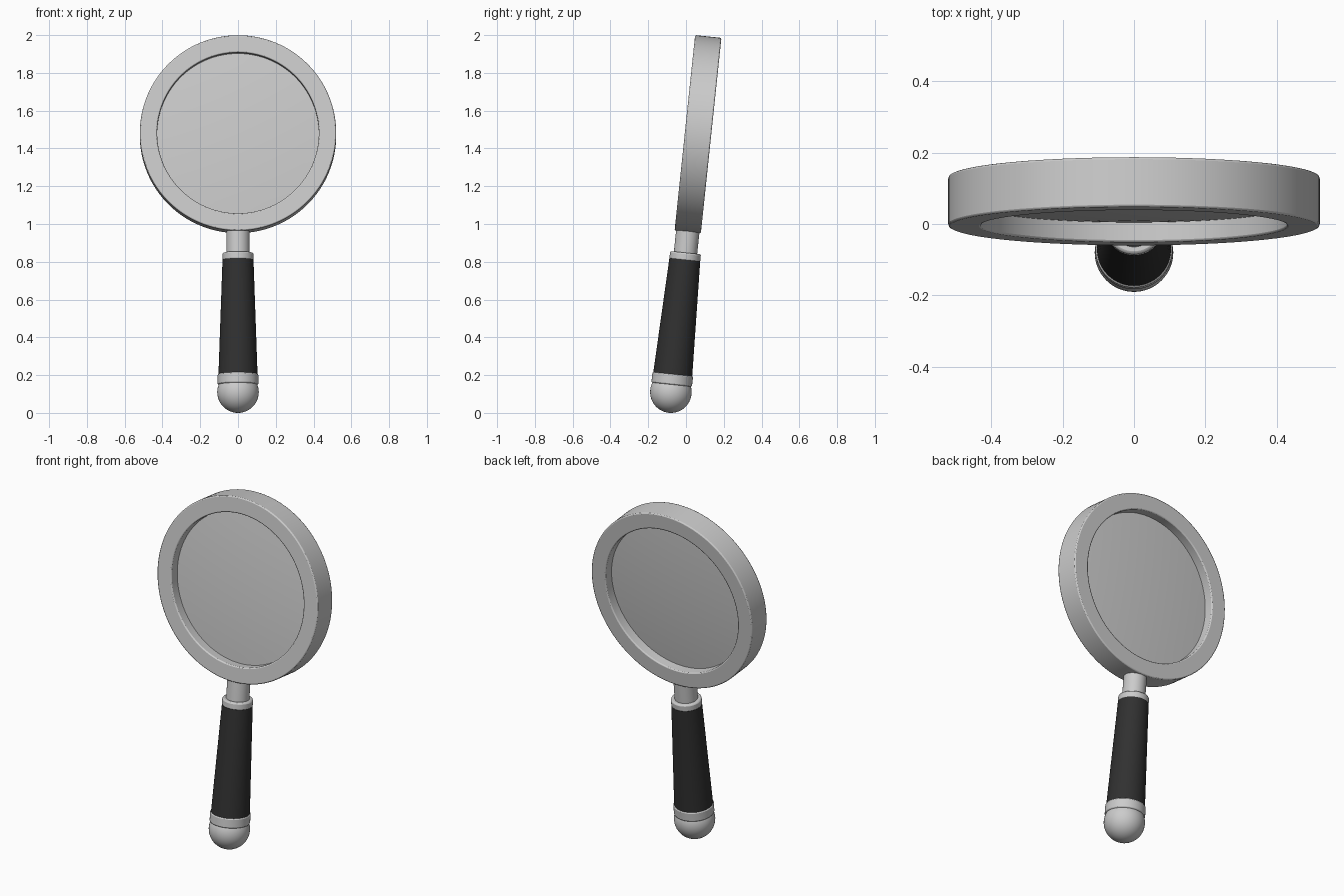
import bpy, bmesh
from math import radians, cos, sin, pi
from mathutils import Matrix

if "Cube" in bpy.data.objects:
    bpy.data.objects.remove(bpy.data.objects["Cube"])

# Whole glass leans back; local origin is the centre of the end ball
LEAN = Matrix.Translation((0, -0.08, 0.11)) @ Matrix.Rotation(radians(-6), 4, 'X')
HEAD = LEAN @ Matrix.Translation((0, 0, 1.373)) @ Matrix.Rotation(radians(90), 4, 'X')


def lathe(name, profile, matrix, closed=False, steps=96, bevel=0.0):
    """Spin an (r, z) profile around local z."""
    bm = bmesh.new()
    verts = [bm.verts.new((r, 0, z)) for r, z in profile]
    pairs = list(zip(verts, verts[1:])) + ([(verts[-1], verts[0])] if closed else [])
    edges = [bm.edges.new(p) for p in pairs]
    bmesh.ops.spin(bm, geom=verts + edges, cent=(0, 0, 0), axis=(0, 0, 1),
                   angle=2 * pi, steps=steps, use_merge=True)
    bmesh.ops.remove_doubles(bm, verts=bm.verts, dist=1e-5)
    bmesh.ops.recalc_face_normals(bm, faces=bm.faces)
    mesh = bpy.data.meshes.new(name)
    bm.to_mesh(mesh)
    bm.free()
    ob = bpy.data.objects.new(name, mesh)
    bpy.context.collection.objects.link(ob)
    ob.matrix_world = matrix
    bpy.ops.object.select_all(action='DESELECT')
    ob.select_set(True)
    bpy.context.view_layer.objects.active = ob
    if bevel:
        mod = ob.modifiers.new("soft_edges", 'BEVEL')
        mod.width, mod.segments = bevel, 2
        mod.limit_method = 'ANGLE'
        mod.angle_limit = radians(40)
    bpy.ops.object.shade_smooth_by_angle(angle=radians(35))
    return ob


def rod(name, r0, r1, z0, z1, bevel=0.0):
    return lathe(name, [(0, z0), (r0, z0), (r1, z1), (0, z1)], LEAN, steps=64, bevel=bevel)


# Rim of the lens
lathe("rim", [(0.428, -0.07), (0.52, -0.07), (0.52, 0.07), (0.428, 0.07)],
      HEAD, closed=True, steps=128, bevel=0.006)

# Lens, slightly domed on both sides
R, EDGE, BULGE, N = 0.432, 0.014, 0.016, 8
front = [(R * i / N, EDGE + BULGE * (1 - (i / N) ** 2)) for i in range(N + 1)]
lathe("lens", front + [(r, -z) for r, z in reversed(front)], HEAD, steps=128)

# Neck, collar and tapered grip
rod("neck", 0.062, 0.062, 0.69, 0.91)
rod("collar", 0.082, 0.082, 0.70, 0.742, bevel=0.008)
grip = rod("grip", 0.104, 0.082, 0.08, 0.705)
dark = bpy.data.materials.new("dark_grip")
dark.diffuse_color = (0.03, 0.03, 0.03, 1)
dark.use_nodes = True
dark.node_tree.nodes["Principled BSDF"].inputs["Base Color"].default_value = dark.diffuse_color
grip.data.materials.append(dark)

# End cap: ferrule and ball
rod("ferrule", 0.108, 0.108, 0.04, 0.096, bevel=0.006)
lathe("end_ball", [(0.11 * sin(pi * i / 24), -0.11 * cos(pi * i / 24)) for i in range(25)],
      LEAN, steps=64)
